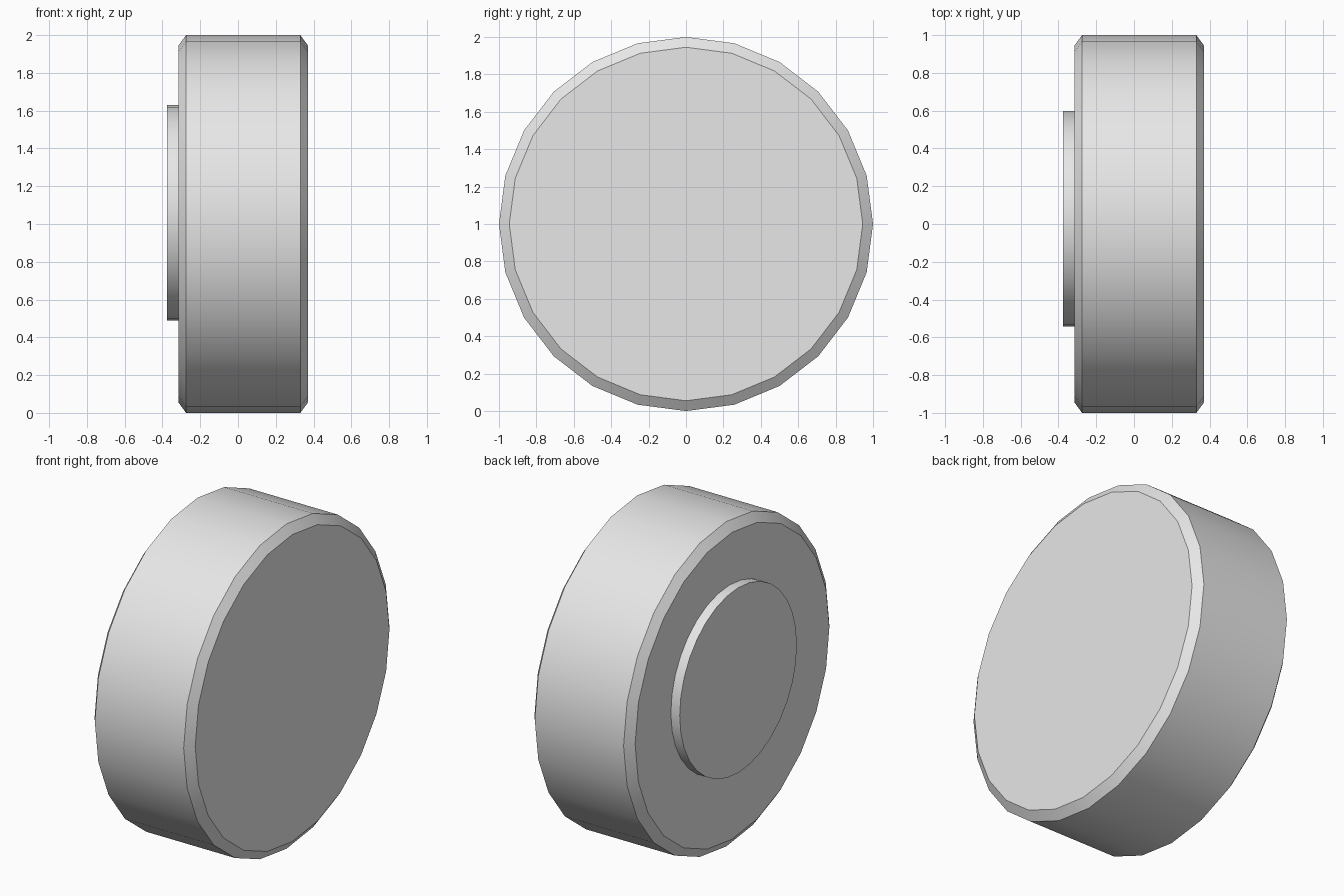
import bpy
import bmesh
import math

cube = bpy.data.objects.get("Cube")
if cube:
    bpy.data.objects.remove(cube, do_unlink=True)

grey = bpy.data.materials.new("light grey")
grey.use_nodes = True
colour = (0.8, 0.8, 0.8, 1)
grey.diffuse_color = colour
grey.node_tree.nodes["Principled BSDF"].inputs["Base Color"].default_value = colour


def disc(name, profile, sides, y=0, z=1):
    """Turn a list of (x, radius) points about the x axis and cap both ends."""
    bm = bmesh.new()
    rings = []
    for x, r in profile:
        angles = [2 * math.pi * i / sides for i in range(sides)]
        rings.append([bm.verts.new((x, y + r * math.cos(a), z + r * math.sin(a)))
                      for a in angles])
    for a, b in zip(rings, rings[1:]):
        for i in range(sides):
            j = (i + 1) % sides
            bm.faces.new((a[i], a[j], b[j], b[i]))
    bm.faces.new(rings[0])
    bm.faces.new(rings[-1])
    bmesh.ops.recalc_face_normals(bm, faces=bm.faces)
    mesh = bpy.data.meshes.new(name)
    bm.to_mesh(mesh)
    bm.free()
    mesh.materials.append(grey)
    obj = bpy.data.objects.new(name, mesh)
    bpy.context.collection.objects.link(obj)
    bpy.ops.object.select_all(action="DESELECT")
    obj.select_set(True)
    bpy.context.view_layer.objects.active = obj
    bpy.ops.object.shade_smooth_by_angle(angle=math.radians(30))
    return obj


# Wide wheel body with chamfered rims
disc("wheel_body", [(-0.315, 0.945), (-0.275, 1), (0.33, 1), (0.37, 0.945)], 24)

# Raised hub, slightly off centre, sunk a little into the body
disc("hub", [(-0.375, 0.57), (-0.30, 0.57)], 32, y=0.027, z=1.06)
